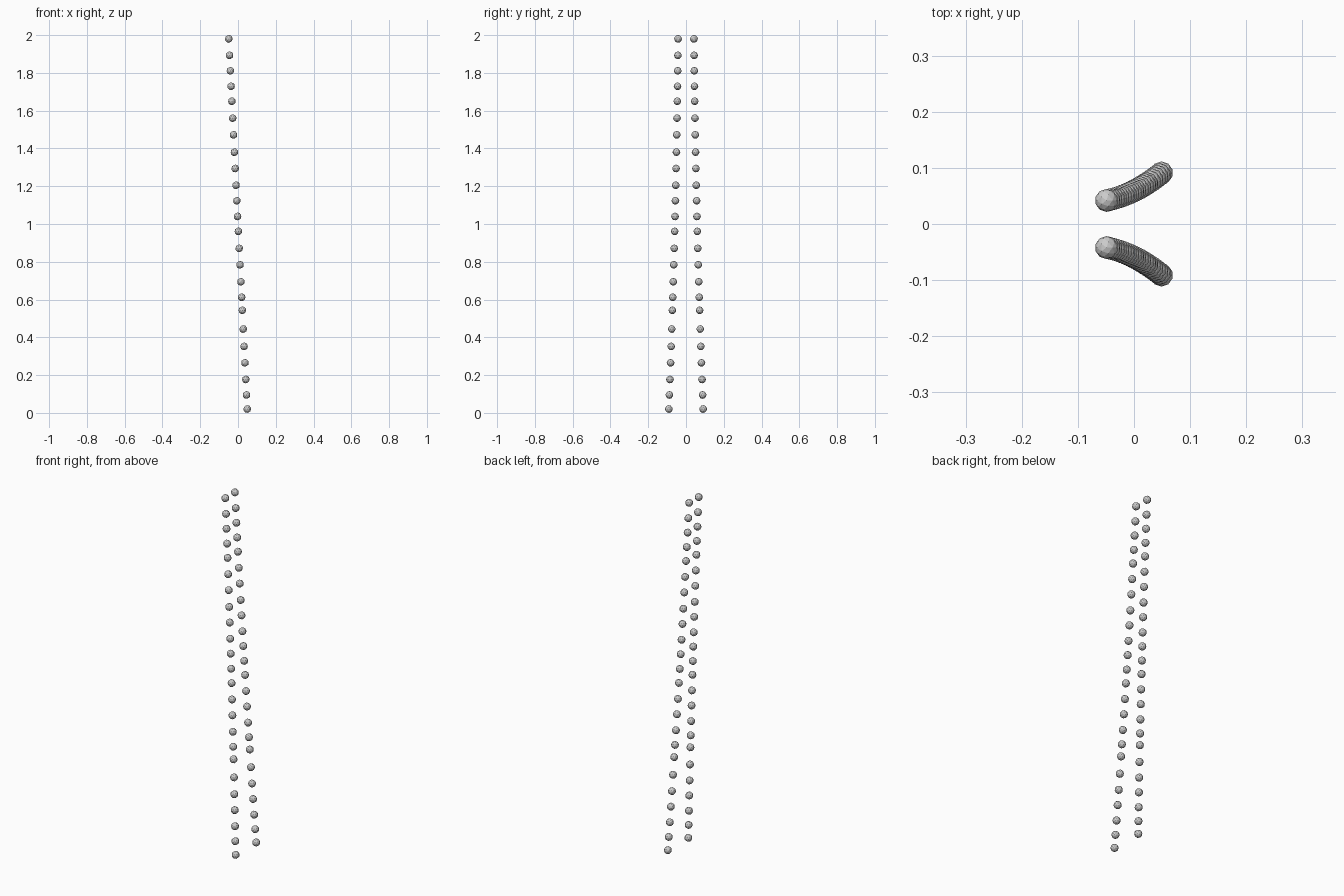
import bpy

if "Cube" in bpy.data.objects:
    bpy.data.objects.remove(bpy.data.objects["Cube"])

RADIUS = 0.0205

# Heights of the beads along each strand, top to bottom (slightly uneven spacing)
HEIGHTS = [1.98, 1.893, 1.811, 1.729, 1.65, 1.56, 1.472, 1.38, 1.294, 1.205, 1.123, 1.04,
           0.961, 0.871, 0.784, 0.694, 0.612, 0.543, 0.444, 0.352, 0.265, 0.177, 0.095, 0.0205]


def strand_point(z):
    """Strand leans evenly in x and flares outward in y towards the bottom."""
    t = (HEIGHTS[0] - z) / (HEIGHTS[0] - HEIGHTS[-1])
    return -0.049 + 0.098 * t, 0.042 + 0.019 * t + 0.030 * t * t


# Faceted bead shared by all copies
bpy.ops.mesh.primitive_ico_sphere_add(subdivisions=2, radius=RADIUS)
master = bpy.context.object
bead_mesh = master.data
bead_mesh.name = "bead"
bpy.data.objects.remove(master)

# Two mirrored strands of beads
for side, name in ((-1, "front_bead"), (1, "back_bead")):
    for i, z in enumerate(HEIGHTS):
        x, y = strand_point(z)
        bead = bpy.data.objects.new(f"{name}_{i + 1:02d}", bead_mesh)
        bead.location = (x, side * y, z)
        bpy.context.collection.objects.link(bead)
